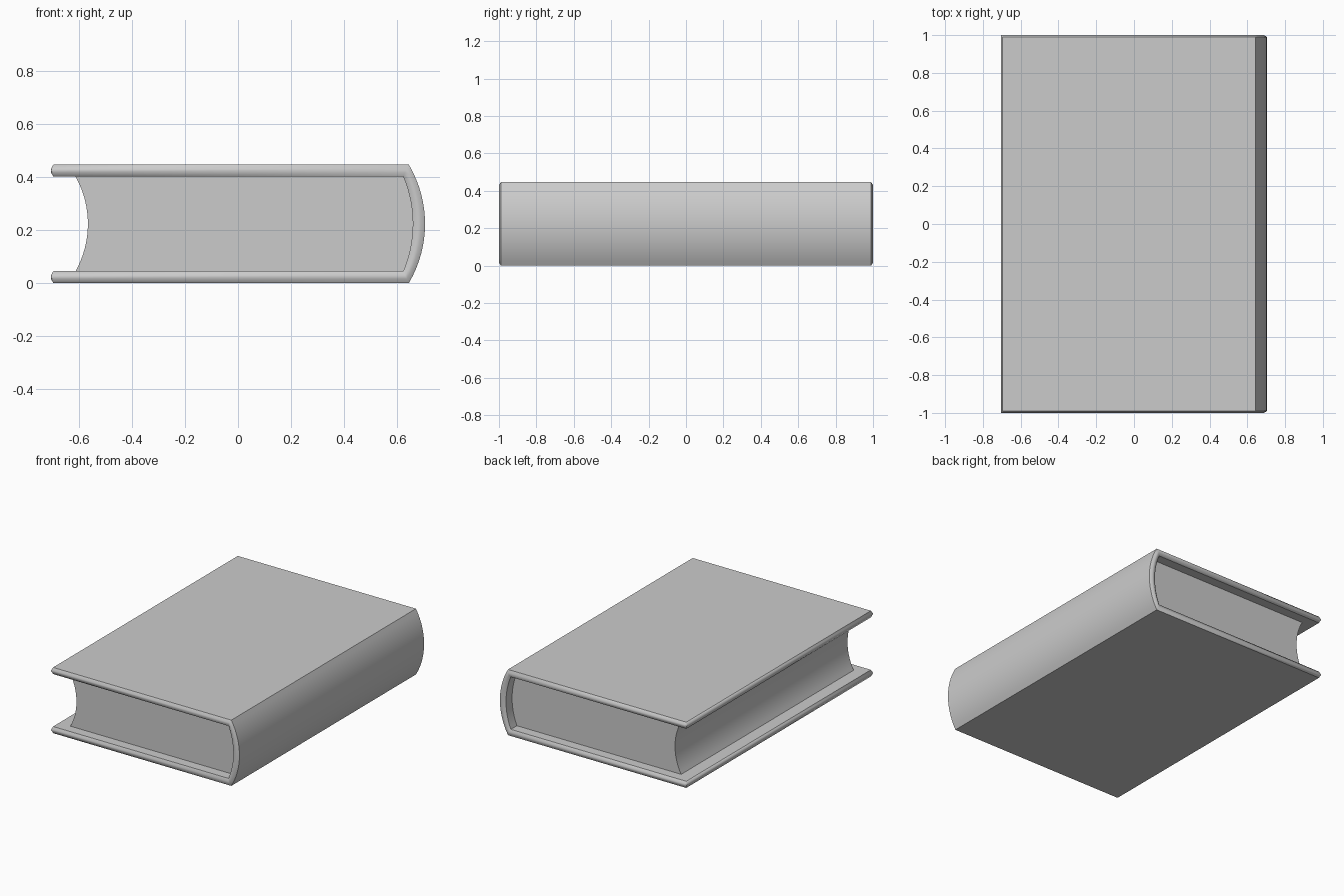
import bpy

if "Cube" in bpy.data.objects:
    bpy.data.objects.remove(bpy.data.objects["Cube"])

HEIGHT, BOARD = 0.446, 0.045
MID = HEIGHT / 2


def arc(x, half, sag, n=16):
    """Points from bottom to top bowing by sag in x, between z = MID +- half."""
    r = (half * half + sag * sag) / (2 * sag)
    pts = []
    for i in range(n + 1):
        z = -half + 2 * half * i / n
        pts.append((x + sag - r + (r * r - z * z) ** 0.5, MID + z))
    return pts


def make(name, verts, faces):
    mesh = bpy.data.meshes.new(name)
    mesh.from_pydata(verts, [], faces)
    mesh.update()
    obj = bpy.data.objects.new(name, mesh)
    bpy.context.collection.objects.link(obj)
    bpy.ops.object.select_all(action='DESELECT')
    obj.select_set(True)
    bpy.context.view_layer.objects.active = obj
    bpy.ops.object.mode_set(mode='EDIT')
    bpy.ops.mesh.select_all(action='SELECT')
    bpy.ops.mesh.normals_make_consistent(inside=False)
    bpy.ops.object.mode_set(mode='OBJECT')
    bpy.ops.object.shade_smooth_by_angle(angle=0.75)
    return obj


# Cover: one C-shaped board with softened rims, (outer, inner) point pairs
lo, hi = 0.35, 0.65
pairs = [((-0.704, BOARD * lo), (-0.704, BOARD * hi)),
         ((-0.695, 0), (-0.695, BOARD))]
pairs += zip(arc(0.643, MID, 0.061), arc(0.622, MID - BOARD, 0.036))
pairs += [((-0.695, HEIGHT), (-0.695, HEIGHT - BOARD)),
          ((-0.704, HEIGHT - BOARD * lo), (-0.704, HEIGHT - BOARD * hi))]
ring = [(0, -0.99), (lo, -1), (hi, -1), (1, -0.99),
        (1, 0.99), (hi, 1), (lo, 1), (0, 0.99)]
verts = [(o[0] + (i[0] - o[0]) * u, y, o[1] + (i[1] - o[1]) * u)
         for o, i in pairs for u, y in ring]
k, n = len(ring), len(pairs)
faces = [(s * k + j, s * k + (j + 1) % k, (s + 1) * k + (j + 1) % k, (s + 1) * k + j)
         for s in range(n - 1) for j in range(k)]
faces += [tuple(range(k)), tuple(range((n - 1) * k, n * k))]
make("cover", verts, faces)

# Page block: rounded at the spine, hollowed at the fore edge
half = MID - BOARD + 0.001
outline = arc(0.623, half, 0.036) + arc(-0.612, half, 0.047)[::-1]
m = len(outline)
verts = [(x, y, z) for y in (-0.925, 0.925) for x, z in outline]
faces = [(j, (j + 1) % m, m + (j + 1) % m, m + j) for j in range(m)]
faces += [tuple(range(m)), tuple(range(m, 2 * m))]
make("pages", verts, faces)
